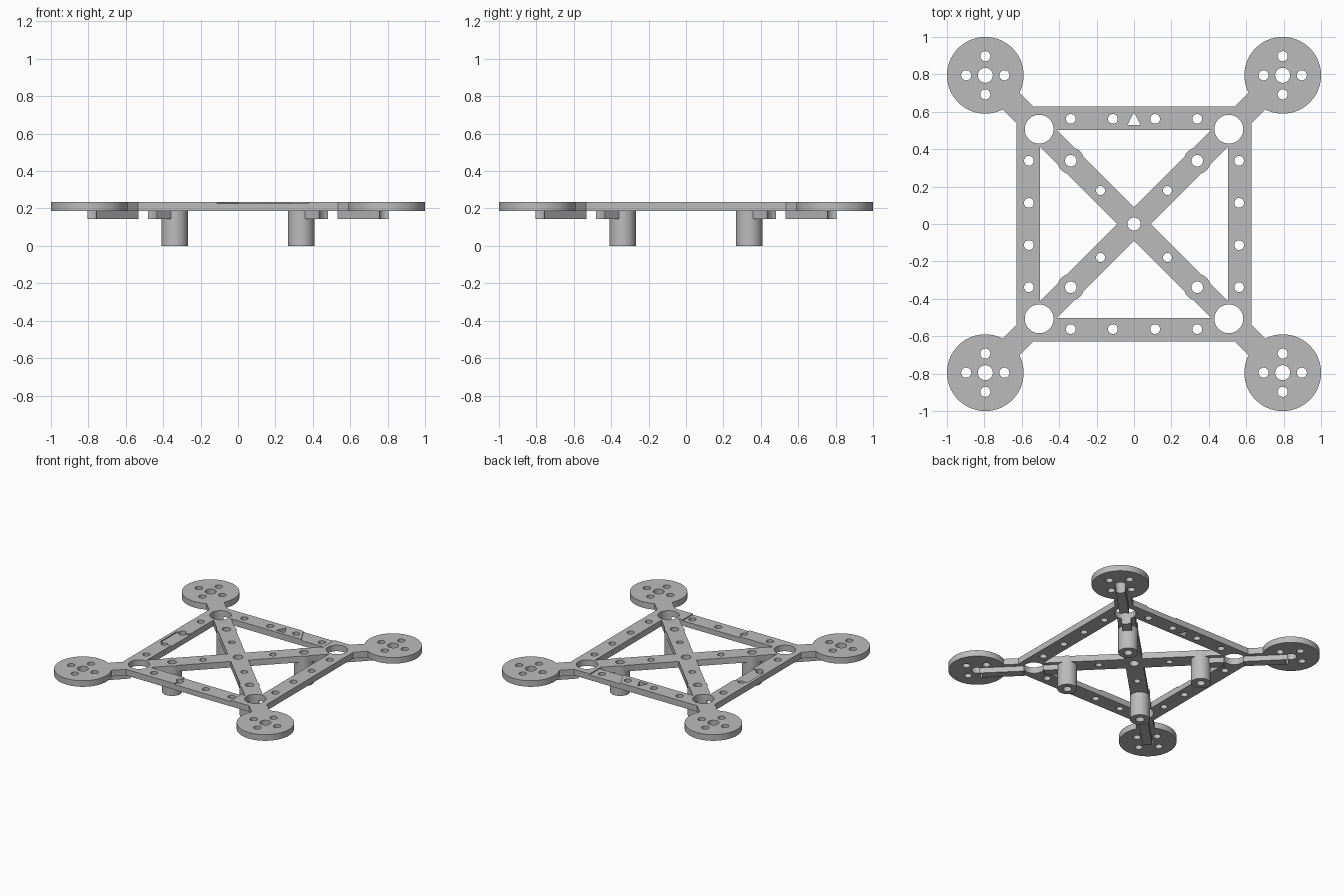
import bpy, bmesh, math
from mathutils import Matrix, Vector

if "Cube" in bpy.data.objects:
    bpy.data.objects.remove(bpy.data.objects["Cube"])

grey = bpy.data.materials.new("plain grey")
grey.use_nodes = True
GREY = (0.5, 0.5, 0.5, 1)
grey.diffuse_color = GREY
grey.node_tree.nodes["Principled BSDF"].inputs["Base Color"].default_value = GREY

# Main dimensions
BOTTOM, TOP, RIB_Z = 0.187, 0.235, 0.145
PAD, CORNER, LEG = 0.795, 0.507, 0.338
QUADRANTS = [(sx, sy) for sx in (-1, 1) for sy in (-1, 1)]


def make(name, bm):
    bmesh.ops.recalc_face_normals(bm, faces=bm.faces)
    mesh = bpy.data.meshes.new(name)
    bm.to_mesh(mesh)
    bm.free()
    ob = bpy.data.objects.new(name, mesh)
    mesh.materials.append(grey)
    bpy.context.collection.objects.link(ob)
    return ob


def prism(bm, points, z0, z1):
    face = bm.faces.new([bm.verts.new((x, y, z0)) for x, y in points])
    out = bmesh.ops.extrude_face_region(bm, geom=[face])
    moved = [v for v in out["geom"] if isinstance(v, bmesh.types.BMVert)]
    bmesh.ops.translate(bm, verts=moved, vec=(0, 0, z1 - z0))


def disc(bm, x, y, r, z0, z1, n=48):
    ring = [2 * math.pi * i / n for i in range(n)]
    prism(bm, [(x + r * math.cos(a), y + r * math.sin(a)) for a in ring], z0, z1)


def bar(bm, start, end, width, z0, z1):
    a, b = Vector(start), Vector(end)
    d = (b - a).normalized()
    side = Vector((-d.y, d.x)) * width / 2
    prism(bm, [a - side, b - side, b + side, a + side], z0, z1)


def boolean(ob, tool, operation):
    mod = ob.modifiers.new(operation, "BOOLEAN")
    mod.object, mod.operation, mod.solver = tool, operation, "EXACT"
    bpy.context.view_layer.update()
    graph = bpy.context.evaluated_depsgraph_get()
    result = bpy.data.meshes.new_from_object(ob.evaluated_get(graph))
    ob.modifiers.clear()
    ob.data = result
    bpy.data.objects.remove(tool)


def part(shape, *args):
    bm = bmesh.new()
    shape(bm, *args)
    return make("helper", bm)


# Flat frame plate: crossed arms, square of side bars, motor pads, leg bosses
bm = bmesh.new()
bar(bm, (-PAD, -PAD), (PAD, PAD), 0.128, BOTTOM, TOP)
frame = make("frame_plate", bm)
boolean(frame, part(bar, (-PAD, PAD), (PAD, -PAD), 0.128, BOTTOM, TOP), "UNION")
for s in (-1, 1):
    for a, b in (((-0.535, s * 0.565), (0.535, s * 0.565)),
                 ((s * 0.565, -0.535), (s * 0.565, 0.535))):
        boolean(frame, part(bar, a, b, 0.126, BOTTOM, TOP), "UNION")
for sx, sy in QUADRANTS:
    boolean(frame, part(disc, sx * PAD, sy * PAD, 0.205, BOTTOM, TOP, 96), "UNION")
    boolean(frame, part(disc, sx * LEG, sy * LEG, 0.071, BOTTOM, TOP), "UNION")

# Shallow recesses on three side bars
bm = bmesh.new()
prism(bm, [(-0.113, -0.65), (0.38, -0.65), (0.38, -0.49), (-0.113, -0.49)], 0.227, 0.3)
prism(bm, [(-0.605, -0.1), (-0.49, -0.12), (-0.49, 0.12), (-0.605, 0.1)], 0.227, 0.3)
prism(bm, [(0.12, 0.65), (0.205, 0.49), (0.4, 0.49), (0.4, 0.65)], 0.227, 0.3)
boolean(frame, make("helper", bm), "DIFFERENCE")

# Through holes
bm = bmesh.new()
disc(bm, 0, 0, 0.035, 0, 0.4)
for sx, sy in QUADRANTS:
    px, py = sx * PAD, sy * PAD
    disc(bm, px, py, 0.04, 0, 0.4)
    for dx, dy in ((0.102, 0), (-0.102, 0), (0, 0.102), (0, -0.102)):
        disc(bm, px + dx, py + dy, 0.027, 0, 0.4, 32)
    disc(bm, sx * CORNER, sy * CORNER, 0.077, 0, 0.4)
    disc(bm, sx * LEG, sy * LEG, 0.031, 0, 0.4, 32)
    disc(bm, sx * 0.179, sy * 0.179, 0.024, 0, 0.4, 32)
    for t in (0.113, 0.338):
        disc(bm, sx * t, sy * 0.562, 0.026, 0, 0.4, 32)
        disc(bm, sx * 0.562, sy * t, 0.026, 0, 0.4, 32)
# Direction arrow at the back
prism(bm, [(-0.036, 0.528), (0.036, 0.528), (0, 0.597)], 0, 0.4)
boolean(frame, make("helper", bm), "DIFFERENCE")
parts = [frame]

# Tubular legs and stiffening ribs below each arm
for sx, sy in QUADRANTS:
    place = ("front" if sy < 0 else "back") + ("_left" if sx > 0 else "_right")
    bm = bmesh.new()
    disc(bm, sx * LEG, sy * LEG, 0.071, 0, BOTTOM)
    leg = make(place + "_leg", bm)
    boolean(leg, part(disc, sx * LEG, sy * LEG, 0.031, -0.1, 0.4, 32), "DIFFERENCE")

    bm = bmesh.new()
    inner = LEG + 0.036
    bar(bm, (sx * inner, sy * inner), (sx * PAD, sy * PAD), 0.068, RIB_Z, BOTTOM)
    rib = make(place + "_rib", bm)
    for pos, r in ((CORNER, 0.077), (PAD, 0.04)):
        boolean(rib, part(disc, sx * pos, sy * pos, r, 0, 0.4), "DIFFERENCE")
    parts += [leg, rib]

# Smooth round walls, keep edges sharp
bpy.ops.object.select_all(action="DESELECT")
for ob in parts:
    ob.select_set(True)
bpy.context.view_layer.objects.active = frame
bpy.ops.object.shade_smooth_by_angle(angle=math.radians(30))
